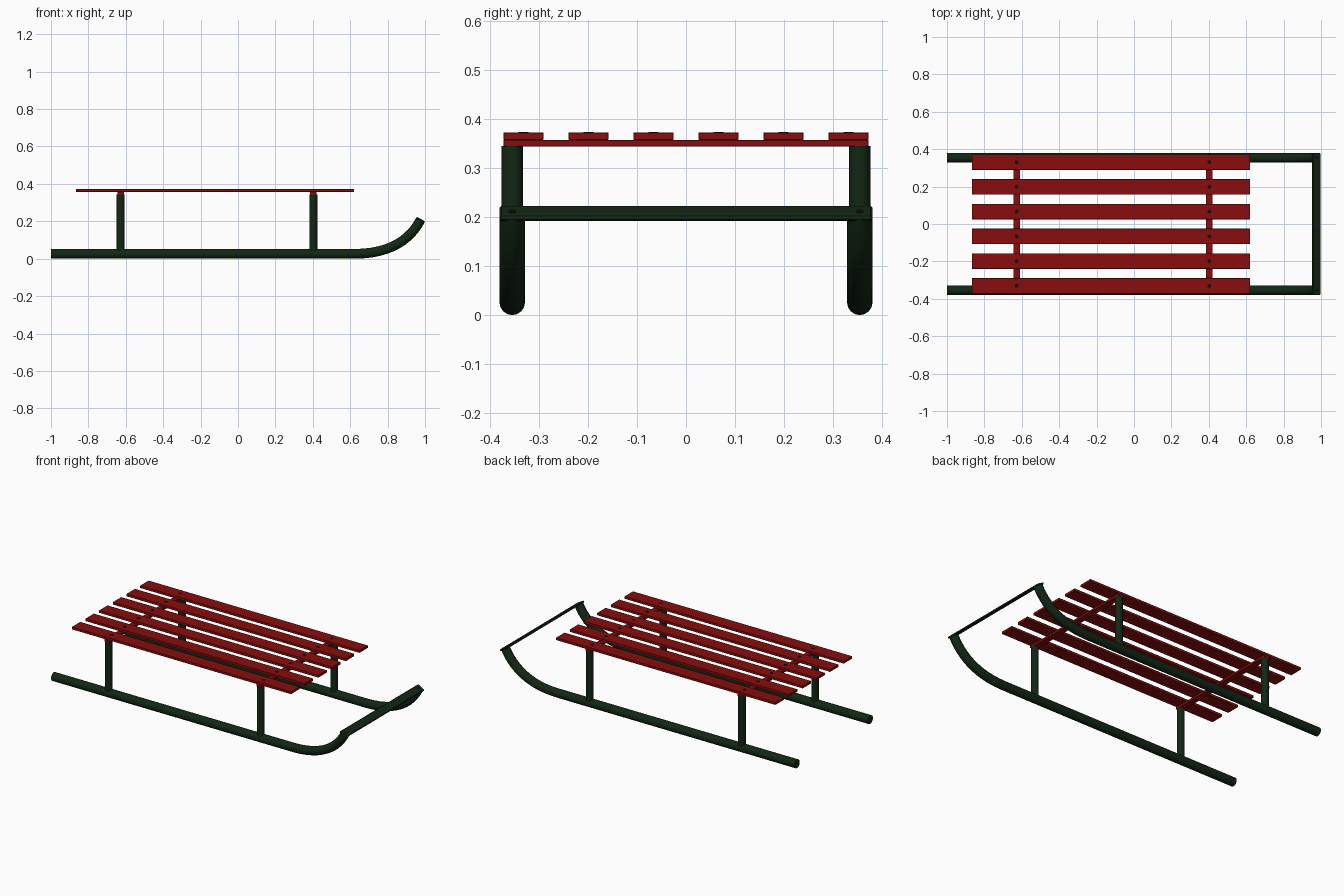
import bpy, math
from mathutils import Vector

if "Cube" in bpy.data.objects:
    bpy.data.objects.remove(bpy.data.objects["Cube"])


def material(name, color):
    m = bpy.data.materials.new(name)
    m.diffuse_color = (*color, 1)
    m.use_nodes = True
    m.node_tree.nodes["Principled BSDF"].inputs["Base Color"].default_value = m.diffuse_color
    return m


RED = material("red_paint", (0.25, 0.004, 0.004))
GREEN = material("dark_green_metal", (0.006, 0.02, 0.007))
BLACK = material("black_screw", (0.004, 0.004, 0.004))


def box(name, loc, size, mat, rot=(0, 0, 0), bevel=0.001):
    bpy.ops.mesh.primitive_cube_add(size=1, location=loc, rotation=rot)
    o = bpy.context.object
    o.name = name
    o.scale = size
    bpy.ops.object.transform_apply(location=False, rotation=False, scale=True)
    o.data.materials.append(mat)
    b = o.modifiers.new("edge", 'BEVEL')
    b.width = bevel
    b.segments = 1
    return o


def rod(name, loc, r, h, mat, rot=(0, 0, 0), sides=16):
    bpy.ops.mesh.primitive_cylinder_add(vertices=sides, radius=r, depth=h,
                                        location=loc, rotation=rot)
    o = bpy.context.object
    o.name = name
    o.data.materials.append(mat)
    bpy.ops.object.shade_smooth_by_angle(angle=math.radians(40))
    return o


RUN_Y, RUN_R, TILT = 0.354, 0.026, 0.52
LEG_X = (-0.627, 0.403)

# runner path: straight tail, then an upturned nose
ctrl = [Vector(p) for p in ((0.62, 0.026), (0.82, 0.026), (0.925, 0.108), (0.975, 0.207))]
path = [Vector((-1, RUN_R))]
for i in range(13):
    t = i / 12
    s = 1 - t
    path.append(s**3 * ctrl[0] + 3*s*s*t * ctrl[1] + 3*s*t*t * ctrl[2] + t**3 * ctrl[3])


def runner(name, y):
    cu = bpy.data.curves.new(name, 'CURVE')
    cu.dimensions = '3D'
    cu.bevel_depth = RUN_R
    cu.bevel_resolution = 6
    cu.use_fill_caps = True
    sp = cu.splines.new('POLY')
    sp.points.add(len(path) - 1)
    for p, q in zip(sp.points, path):
        p.co = (q.x, y, q.y, 1)
    o = bpy.data.objects.new(name, cu)
    bpy.context.collection.objects.link(o)
    bpy.ops.object.select_all(action='DESELECT')
    o.select_set(True)
    bpy.context.view_layer.objects.active = o
    bpy.ops.object.convert(target='MESH')
    o = bpy.context.object
    o.name = name
    o.data.materials.append(GREEN)
    bpy.ops.object.shade_smooth_by_angle(angle=math.radians(40))


# runners, legs and nose bar screws on both sides
nose = Vector((0.975, 0, 0.207))
normal = Vector((math.sin(TILT), 0, math.cos(TILT)))
for side, sy in (("front", -1), ("back", 1)):
    y = sy * RUN_Y
    runner(side + "_runner", y)
    for end, x in zip(("tail", "nose"), LEG_X):
        rod(f"{side}_{end}_leg", (x, y, 0.187), 0.0215, 0.314, GREEN)
    rod(side + "_nose_screw", nose + normal * 0.0052 + Vector((0, y, 0)),
        0.008, 0.002, BLACK, (0, TILT, 0), 12)

# flat bar joining the runner noses
box("nose_bar", nose, (0.05, 0.76, 0.011), GREEN, (0, TILT, 0), 0.004)

# cross beams on the legs
for end, x in zip(("tail", "nose"), LEG_X):
    box(end + "_cross_beam", (x, 0, 0.350), (0.036, 0.744, 0.014), RED)

# seat slats with a screw at each beam
for i in range(6):
    y = -0.331 + i * 0.1324
    box(f"seat_slat_{i + 1}", (-0.123, y, 0.3645), (1.486, 0.082, 0.015), RED)
    for end, x in zip(("tail", "nose"), LEG_X):
        rod(f"{end}_slat_screw_{i + 1}", (x, y, 0.3715), 0.0105, 0.003, BLACK, sides=12)
